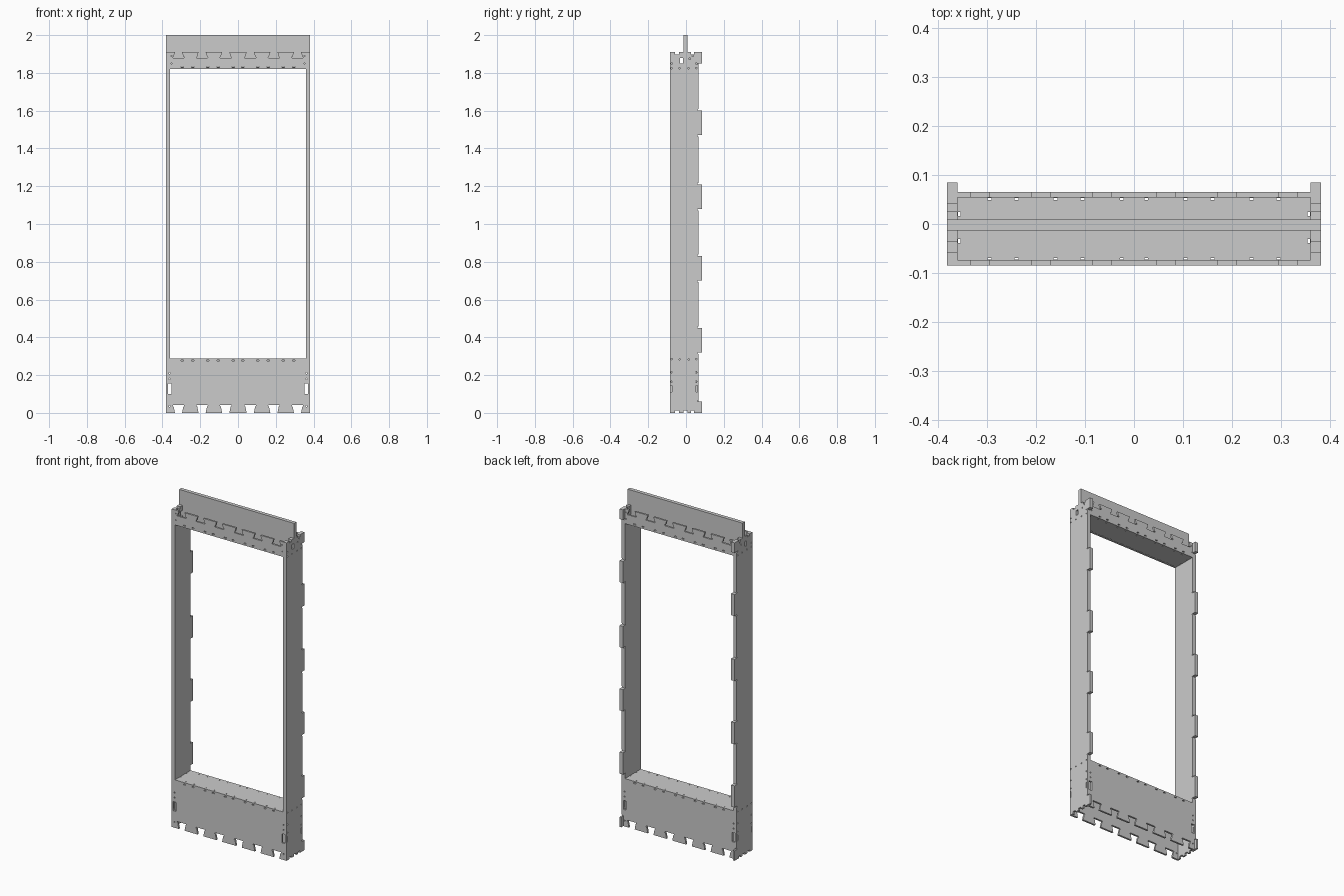
import bpy, bmesh, math
from mathutils import Matrix

if "Cube" in bpy.data.objects:
    bpy.data.objects.remove(bpy.data.objects["Cube"])

T = 0.011                       # sheet thickness
X, XI, XJ = 0.382, 0.371, 0.36  # outer face, between layers, inner jamb face
YF, YB, YT = -0.085, 0.065, 0.085
Z_SILL, Z_HEAD, Z_TOP = 0.288, 1.82, 1.91
DOVETAILS = (-0.315, -0.19, -0.065, 0.065, 0.19, 0.315)
RELIEFS = [s * x for x in (0.025, 0.105, 0.16, 0.24, 0.295) for s in (-1, 1)]
TABS = [(0.0, 0.06), (0.32, 0.45), (0.70, 0.83), (1.08, 1.21), (1.47, 1.60), (1.85, 1.91)]

# local (u, v, w) axes to world: front uses x,z ; side uses y,z ; flat uses x,y
PLANES = {
    "front": Matrix(((1, 0, 0, 0), (0, 0, -1, 0), (0, 1, 0, 0), (0, 0, 0, 1))),
    "side": Matrix(((0, 0, 1, 0), (1, 0, 0, 0), (0, 1, 0, 0), (0, 0, 0, 1))),
    "flat": Matrix.Identity(4),
}


def rect(u0, u1, v0, v1):
    return [(u0, v0), (u1, v0), (u1, v1), (u0, v1)]


def disc(u, v, r=0.004, n=8):
    return [(u + r * math.cos(2 * math.pi * i / n), v + r * math.sin(2 * math.pi * i / n)) for i in range(n)]


def plate(name, plane, outline, holes, w0, w1):
    """Cut sheet: outline with holes, spanning w0..w1 on the plane's world normal axis."""
    cu = bpy.data.curves.new(name, 'CURVE')
    cu.dimensions, cu.fill_mode = '2D', 'BOTH'
    cu.extrude = abs(w1 - w0) / 2
    for loop in [outline] + holes:
        sp = cu.splines.new('POLY')
        sp.points.add(len(loop) - 1)
        for p, (u, v) in zip(sp.points, loop):
            p.co = (u, v, 0, 1)
        sp.use_cyclic_u = True
    tmp = bpy.data.objects.new(name + "_curve", cu)
    bpy.context.collection.objects.link(tmp)
    dg = bpy.context.evaluated_depsgraph_get()
    me = bpy.data.meshes.new_from_object(tmp.evaluated_get(dg))
    bpy.data.objects.remove(tmp)
    mid = (w0 + w1) / 2 * (-1 if plane == "front" else 1)
    bm = bmesh.new()
    bm.from_mesh(me)
    bmesh.ops.remove_doubles(bm, verts=bm.verts, dist=1e-5)
    bmesh.ops.transform(bm, matrix=PLANES[plane] @ Matrix.Translation((0, 0, mid)), verts=bm.verts)
    bmesh.ops.recalc_face_normals(bm, faces=bm.faces)
    for f in bm.faces:
        f.smooth = False
    bm.to_mesh(me)
    bm.free()
    me.name = name
    ob = bpy.data.objects.new(name, me)
    bpy.context.collection.objects.link(ob)
    return ob


def dovetail_edge(z, depth):
    """Left-to-right edge with dovetail sockets; small ears mark the cutter corners."""
    pts = []
    s = 1 if depth > 0 else -1
    for c in DOVETAILS:
        pts += [(c - 0.019, z), (c - 0.026, z + depth - 0.008 * s), (c - 0.031, z + depth - 0.006 * s),
                (c - 0.029, z + depth), (c + 0.029, z + depth), (c + 0.031, z + depth - 0.006 * s),
                (c + 0.026, z + depth - 0.008 * s), (c + 0.019, z)]
    return pts


def end_notches(z, d):
    """Shallow steps along the top or bottom end of an upright, front to back."""
    pts = []
    for a, b in ((-0.058, -0.036), (-0.013, 0.009), (0.026, 0.042)):
        pts += [(a, z), (a, z + d), (b, z + d), (b, z)]
    return pts


def upright_outline(z0, z1, bottom_notches):
    """Straight front edge, toothed back edge."""
    pts = [(YF, z0)] + (end_notches(z0, 0.012) if bottom_notches else [])
    for a, b in TABS:
        if b <= z0:
            continue
        if a > z0:
            pts += [(YB, z0)] if len(pts) == 1 else []
            pts += [(YB, a - 0.008), (YB - 0.004, a - 0.006), (YB - 0.004, a), (YT, a)]
        else:
            pts += [(YT, a)]
        pts += [(YT, b)]
        if b < z1:
            pts += [(YB - 0.004, b), (YB - 0.004, b + 0.006), (YB, b + 0.008)]
    return pts + end_notches(z1, -0.012)[::-1] + [(YF, z1)]


# Uprights: outer side sheet and inner jamb sheet on both sides
hand_slot = rect(-0.031, -0.015, 1.85, 1.88)
side_holes = [hand_slot, rect(-0.081, -0.074, 0.11, 0.145), rect(0.053, 0.060, 0.11, 0.145)]
for z in (0.165, 0.215, 0.285, 1.825, 1.85):
    side_holes += [disc(-0.076, z), disc(0.054, z)]
side_holes += [disc(y, z) for z in (0.283, 1.825) for y in (-0.034, 0.014)]
side_holes += [disc(0.02, 1.875), disc(0.036, 1.89)]
jamb_holes = [hand_slot]
for side, s in (("left", -1), ("right", 1)):
    plate(side + "_outer_side", "side", upright_outline(0, Z_TOP, True), side_holes, s * XI, s * X)
    plate(side + "_inner_jamb", "side", upright_outline(Z_SILL, Z_TOP, False), jamb_holes, s * XJ, s * XI)

# Lower and upper panels, front and back
lower = [(-XI, 0)] + dovetail_edge(0, 0.042) + [(XI, 0), (XI, 0.10), (0.352, 0.10), (0.352, 0.155),
         (XI, 0.155), (XI, Z_SILL), (-XI, Z_SILL), (-XI, 0.155), (-0.352, 0.155), (-0.352, 0.10), (-XI, 0.10)]
lower_holes = [rect(x - 0.007, x + 0.007, 0.274, 0.280) for x in RELIEFS]
lower_holes += [disc(s * 0.362, z) for s in (-1, 1) for z in (0.035, 0.18, 0.21)]
upper = [(-XJ, Z_HEAD)] + [(XJ, Z_HEAD), (XJ, Z_TOP)] + dovetail_edge(Z_TOP, -0.032)[::-1] + [(-XJ, Z_TOP)]
upper_holes = [rect(x - 0.007, x + 0.007, 1.829, 1.835) for x in RELIEFS]
upper_holes += [disc(s * 0.353, z, 0.003) for s in (-1, 1) for z in (1.85, 1.89)]
for name, y0, y1 in (("front", YF, YF + T), ("back", YB - T, YB)):
    plate(name + "_lower_panel", "front", lower, lower_holes, y0, y1)
    plate(name + "_upper_panel", "front", upper, upper_holes, y0, y1)

# Sill and header boards with corner reliefs beside the tabs
y0, y1 = YF + T, YB - T
flat_holes = [rect(x - 0.004, x + 0.004, y, y + 0.004) for x in RELIEFS for y in (y0 + 0.001, y1 - 0.005)]
flat_holes += [rect(s * 0.357 - 0.0025, s * 0.357 + 0.0025, y - 0.004, y + 0.004)
               for s in (-1, 1) for y in (-0.035, 0.02)]
plate("sill_board", "flat", rect(-XI, XI, y0, y1), flat_holes, Z_SILL - T, Z_SILL)
plate("header_board", "flat", rect(-XJ, XJ, y0, y1), flat_holes, Z_HEAD + 0.001, Z_HEAD + 0.001 + T)

# Upright fin on top, dropping between the jambs and resting in their notches
zf = Z_TOP - 0.012
plate("top_fin", "front", [(-XJ, 1.833), (XJ, 1.833), (XJ, zf), (X, zf), (X, 2.0), (-X, 2.0), (-X, zf), (-XJ, zf)],
      [], -0.013, 0.009)
